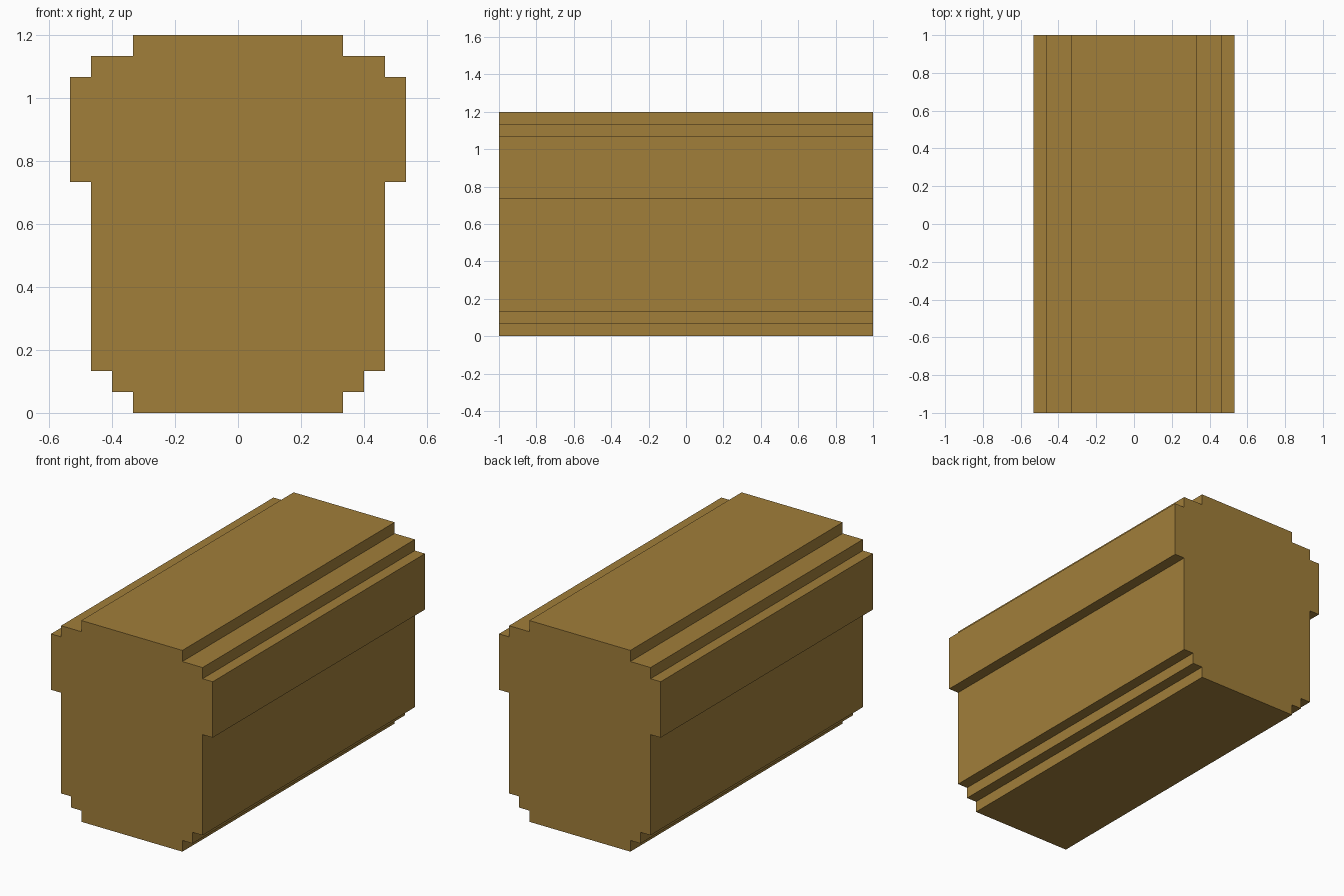
import bpy
import bmesh

if "Cube" in bpy.data.objects:
    bpy.data.objects.remove(bpy.data.objects["Cube"])

U = 1 / 15  # the stepped outline sits on a grid of this size

# Right half of the cross-section (x, z) in grid units, bottom to top
right = [(5, 0), (5, 1), (6, 1), (6, 2), (7, 2), (7, 11), (8, 11),
         (8, 16), (7, 16), (7, 17), (5, 17), (5, 18)]
outline = right + [(-x, z) for x, z in reversed(right)]

# Wood colour
wood = bpy.data.materials.new("golden brown wood")
wood.diffuse_color = (0.356, 0.209, 0.042, 1)
wood.use_nodes = True
wood.node_tree.nodes["Principled BSDF"].inputs["Base Color"].default_value = wood.diffuse_color

# Stepped block: extrude the mirrored outline from front to back
bm = bmesh.new()
front = bm.faces.new([bm.verts.new((x * U, -1, z * U)) for x, z in outline])
ext = bmesh.ops.extrude_face_region(bm, geom=[front])
back_verts = [g for g in ext["geom"] if isinstance(g, bmesh.types.BMVert)]
bmesh.ops.translate(bm, verts=back_verts, vec=(0, 2, 0))
bmesh.ops.recalc_face_normals(bm, faces=bm.faces)

mesh = bpy.data.meshes.new("stepped_block")
bm.to_mesh(mesh)
bm.free()
mesh.materials.append(wood)
block = bpy.data.objects.new("stepped_block", mesh)
bpy.context.collection.objects.link(block)
